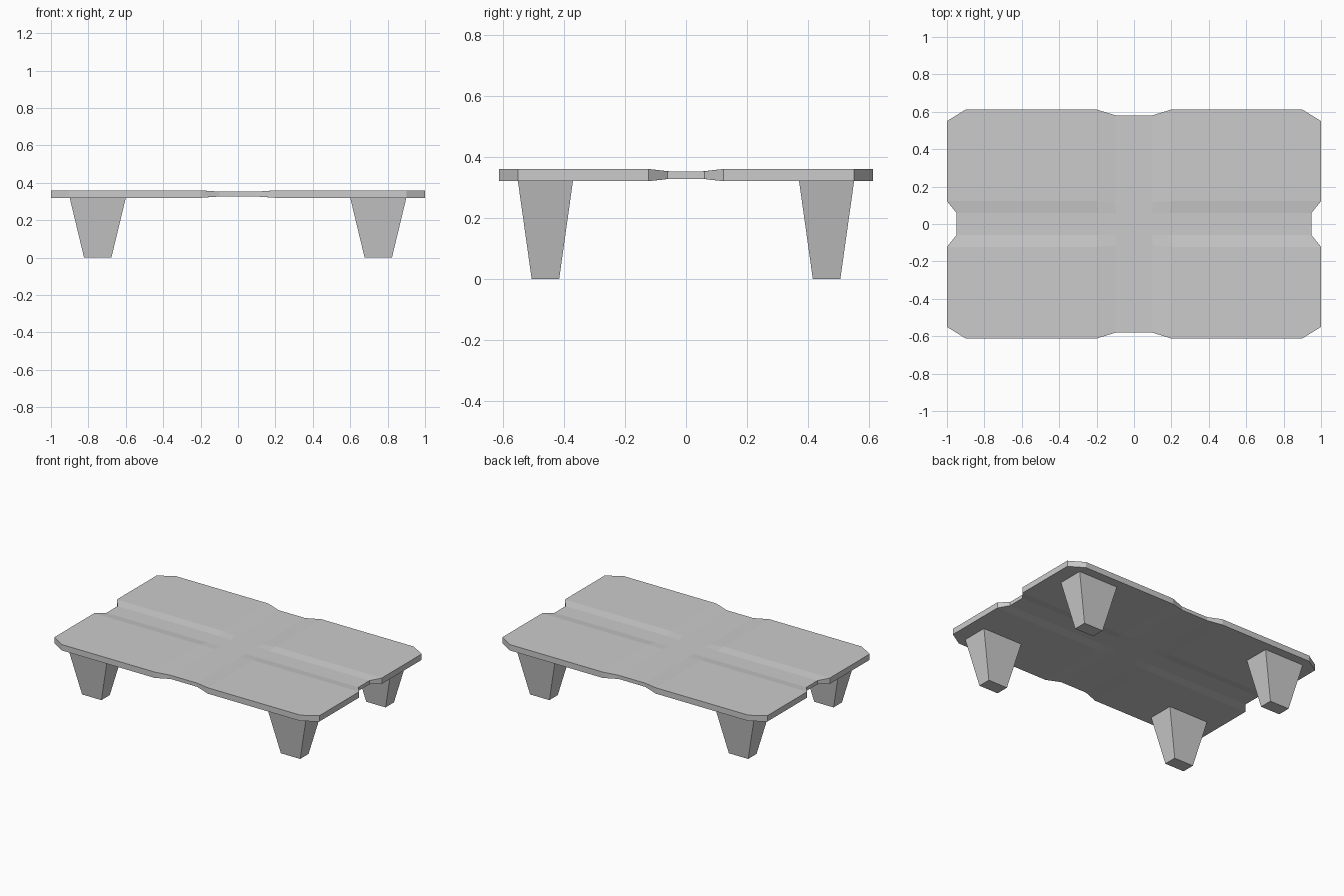
import bpy, bmesh

if "Cube" in bpy.data.objects:
    bpy.data.objects.remove(bpy.data.objects["Cube"])

XS = [-1, -0.9, -0.2, -0.1, 0.1, 0.2, 0.9, 1]
YS = [-0.612, -0.55, -0.122, -0.06, 0.06, 0.122, 0.55, 0.612]
N = len(XS)
MID_Z = 0.34


def finish(bm, name):
    bmesh.ops.recalc_face_normals(bm, faces=bm.faces)
    mesh = bpy.data.meshes.new(name)
    bm.to_mesh(mesh)
    bm.free()
    obj = bpy.data.objects.new(name, mesh)
    bpy.context.collection.objects.link(obj)
    return obj


# Tabletop: chamfered slab pinched along both centre lines
def slab_point(i, j, side):
    x, y, half = XS[i], YS[j], 0.02
    if i in (3, 4):
        y, half = y * 0.95, 0.0125
    if j in (3, 4):
        x, half = x * 0.95, 0.0125
    return x, y, MID_Z + side * half


bm = bmesh.new()
corners = {(i, j) for i in (0, N - 1) for j in (0, N - 1)}
for side in (1, -1):
    grid = {(i, j): bm.verts.new(slab_point(i, j, side))
            for i in range(N) for j in range(N) if (i, j) not in corners}
    for i in range(N - 1):
        for j in range(N - 1):
            cell = [(i, j), (i + 1, j), (i + 1, j + 1), (i, j + 1)]
            bm.faces.new([grid[c] for c in cell if c in grid])
bmesh.ops.bridge_loops(bm, edges=[e for e in bm.edges if e.is_boundary])
finish(bm, "tabletop")


# Legs: tapered square blocks, open where they meet the tabletop
def add_leg(name, sx, sy):
    bm = bmesh.new()
    rings = []
    for hx, hy, z in ((0.073, 0.045, 0), (0.15, 0.09, 0.32)):
        rings.append([bm.verts.new((sx * 0.75 + a * hx, sy * 0.46 + b * hy, z))
                      for a, b in ((-1, -1), (1, -1), (1, 1), (-1, 1))])
    low, high = rings
    bm.faces.new(low)
    for k in range(4):
        n = (k + 1) % 4
        bm.faces.new((low[k], low[n], high[n], high[k]))
    finish(bm, name)


for sy, end in ((-1, "front"), (1, "back")):
    for sx, hand in ((-1, "left"), (1, "right")):
        add_leg(f"{end}_{hand}_leg", sx, sy)
